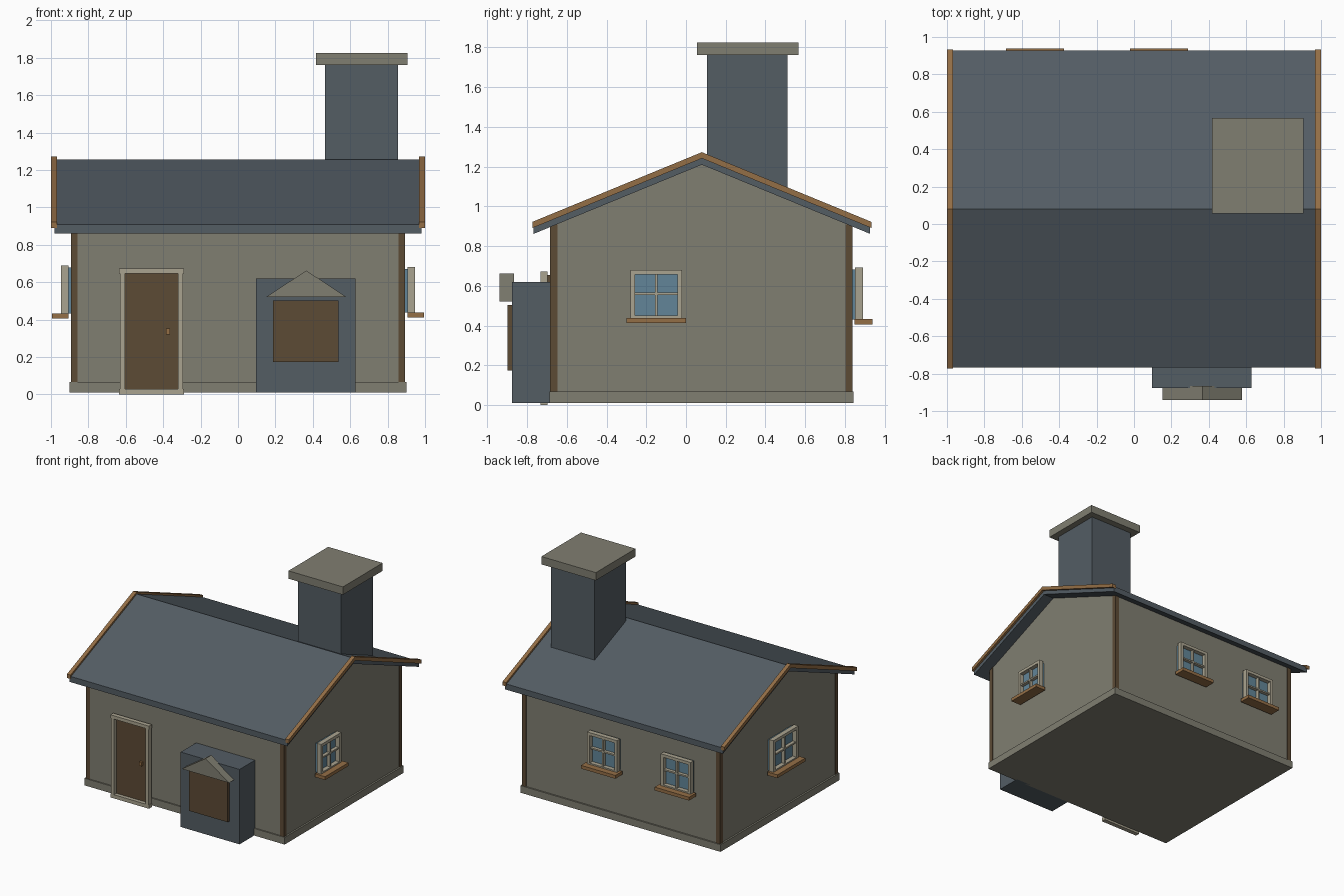
import bpy, bmesh

if "Cube" in bpy.data.objects:
    bpy.data.objects.remove(bpy.data.objects["Cube"])

def material(name, r, g, b):
    m = bpy.data.materials.new(name)
    m.diffuse_color = (r, g, b, 1)
    m.use_nodes = True
    m.node_tree.nodes["Principled BSDF"].inputs["Base Color"].default_value = m.diffuse_color
    return m

STONE = material("stone", 0.216, 0.209, 0.165)
SLATE = material("slate", 0.087, 0.109, 0.127)
BROWN = material("dark_wood", 0.107, 0.069, 0.036)
WOOD = material("light_wood", 0.296, 0.156, 0.061)
TRIM = material("pale_trim", 0.402, 0.371, 0.279)
GLASS = material("glass", 0.122, 0.235, 0.314)

def finish(bm, name, mat):
    bmesh.ops.recalc_face_normals(bm, faces=bm.faces)
    me = bpy.data.meshes.new(name)
    bm.to_mesh(me)
    bm.free()
    me.materials.append(mat)
    ob = bpy.data.objects.new(name, me)
    bpy.context.collection.objects.link(ob)
    return ob

def box(name, x, y, z, mat):
    """Box from (min, max) ranges."""
    bm = bmesh.new()
    bmesh.ops.create_cube(bm, size=1)
    for v in bm.verts:
        v.co = [(r[0] + r[1]) / 2 + c * (r[1] - r[0]) for c, r in zip(v.co, (x, y, z))]
    return finish(bm, name, mat)

def prism(name, pts, axis, lo, hi, mat):
    """Extrude a (horizontal, z) profile along the x or y axis."""
    bm = bmesh.new()
    place = (lambda h, z, t: (t, h, z)) if axis == "x" else (lambda h, z, t: (h, t, z))
    face = bm.faces.new([bm.verts.new(place(h, z, lo)) for h, z in pts])
    res = bmesh.ops.extrude_face_region(bm, geom=[face])
    for v in res["geom"]:
        if isinstance(v, bmesh.types.BMVert):
            v.co[0 if axis == "x" else 1] = hi
    return finish(bm, name, mat)

RIDGE = 0.08                      # y of the ridge

def chevron(half, top, thick, slope=0.411):
    drop = half * slope
    return [(RIDGE - half, top - drop), (RIDGE, top), (RIDGE + half, top - drop),
            (RIDGE + half, top - drop - thick), (RIDGE, top - thick),
            (RIDGE - half, top - drop - thick)]

# Walls, plinth and corner posts
prism("walls", [(-0.678, 0.02), (0.832, 0.02), (0.832, 0.905), (RIDGE, 1.22), (-0.678, 0.905)],
      "x", -0.888, 0.888, STONE)
box("plinth", (-0.902, 0.902), (-0.688, 0.844), (0.01, 0.068), STONE)
for sx in (-1, 1):
    xs = sorted((sx * 0.857, sx * 0.893))
    box("corner_post", xs, (-0.684, -0.648), (0.03, 0.91), BROWN)
    box("corner_post", xs, (0.802, 0.838), (0.03, 0.91), BROWN)

# Roof with gable trims
prism("roof", chevron(0.847, 1.257, 0.047), "x", -0.982, 0.982, SLATE)
for a, b in ((-1, -0.968), (0.968, 1)):
    prism("gable_trim", chevron(0.853, 1.273, 0.031), "x", a, b, WOOD)

# Chimney
box("chimney", (0.465, 0.856), (0.105, 0.512), (1.0, 1.765), SLATE)
box("chimney_cap", (0.416, 0.907), (0.055, 0.566), (1.762, 1.826), STONE)

# Door
box("door", (-0.61, -0.312), (-0.702, -0.66), (0.02, 0.655), BROWN)
fy = (-0.733, -0.697)
box("door_header", (-0.636, -0.289), fy, (0.646, 0.673), TRIM)
box("door_threshold", (-0.636, -0.289), fy, (0.0, 0.03), TRIM)
for a, b in ((-0.632, -0.604), (-0.321, -0.293)):
    box("door_jamb", (a, b), fy, (0.028, 0.648), TRIM)
box("door_knob", (-0.386, -0.364), (-0.722, -0.70), (0.321, 0.352), WOOD)

# Front bay with shutter panel and small gable hood
box("bay", (0.097, 0.627), (-0.876, -0.67), (0.01, 0.62), SLATE)
box("bay_panel", (0.187, 0.536), (-0.898, -0.87), (0.174, 0.503), BROWN)
prism("bay_hood", [(0.152, 0.522), (0.578, 0.522), (0.365, 0.663)], "y", -0.94, -0.866, STONE)

# Windows: u runs along the wall, d is the distance out from it
def window(side, u, w, sill_w, z0, z1):
    def part(name, ur, dr, zr, mat):
        us = (u + ur[0], u + ur[1])
        if side == "back":
            box(name, us, (0.837 + dr[0], 0.837 + dr[1]), zr, mat)
        else:
            s = 1 if side == "right" else -1
            box(name, sorted(s * (0.893 + d) for d in dr), us, zr, mat)
    h, t, zm = w / 2, 0.024, (z0 + z1) / 2
    d = (0.014, 0.053)
    part("window_glass", (-h + 0.01, h - 0.01), (-0.02, 0.018), (z0, z1 - 0.01), GLASS)
    part("window_header", (-h, h), d, (z1 - t, z1), TRIM)
    part("window_bottom_rail", (-h, h), d, (z0, z0 + 0.012), TRIM)
    for s in (-1, 1):
        part("window_jamb", sorted((s * h, s * (h - t))), d, (z0, z1 - t), TRIM)
    part("window_mullion", (-0.006, 0.006), (0.014, 0.045), (z0, z1 - t), TRIM)
    part("window_crossbar", (-h + t, h - t), (0.014, 0.045), (zm - 0.006, zm + 0.006), TRIM)
    part("window_sill", (-sill_w / 2, sill_w / 2), (0.012, 0.102), (z0 - 0.026, z0 + 0.001), WOOD)

window("right", -0.15, 0.26, 0.30, 0.438, 0.681)
window("left", 0.065, 0.32, 0.36, 0.432, 0.69)
window("back", -0.53, 0.27, 0.31, 0.432, 0.692)
window("back", 0.134, 0.27, 0.31, 0.432, 0.692)
